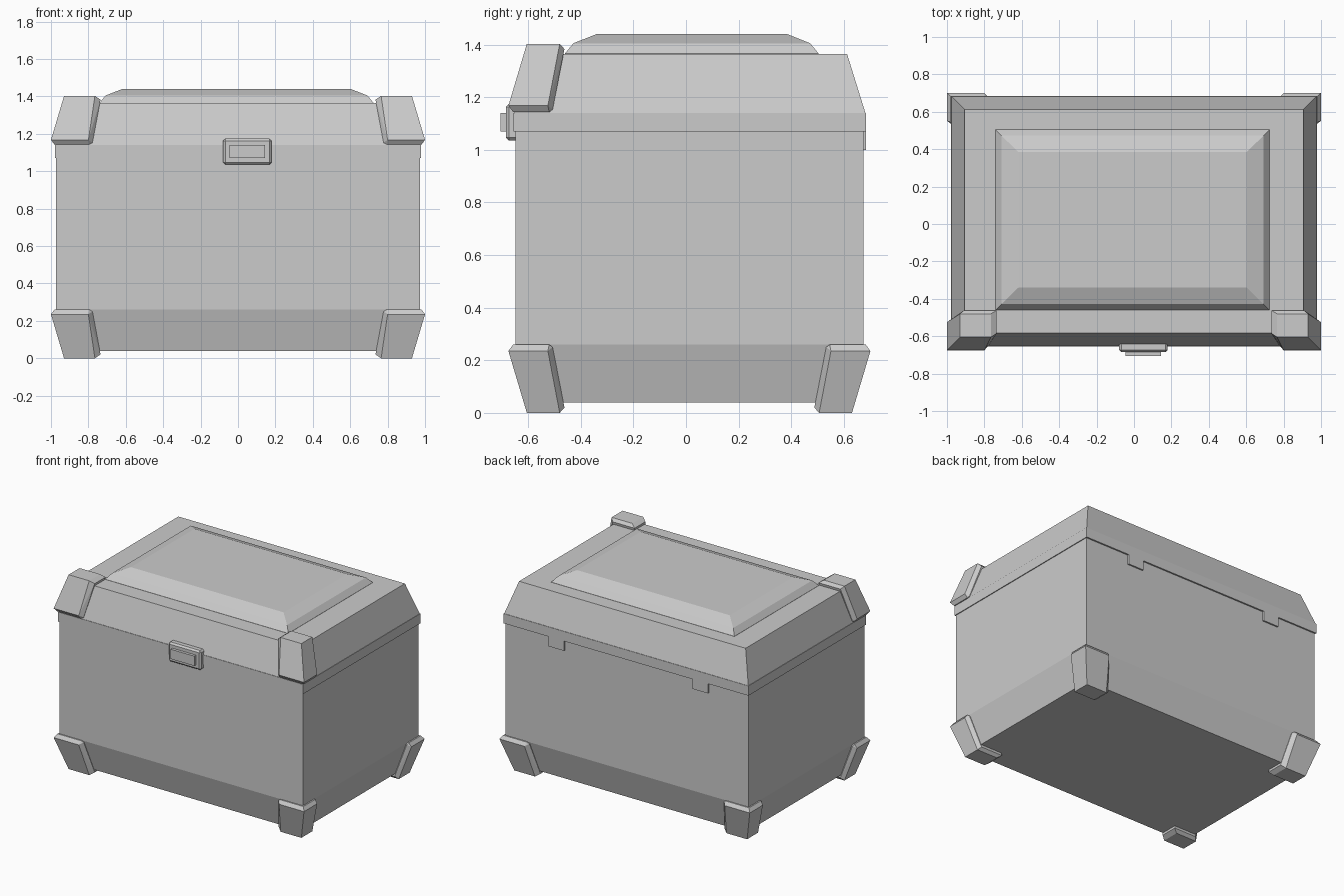
import bpy, bmesh
from mathutils import Vector

if "Cube" in bpy.data.objects:
    bpy.data.objects.remove(bpy.data.objects["Cube"])


def make(name, bm):
    bmesh.ops.recalc_face_normals(bm, faces=bm.faces)
    me = bpy.data.meshes.new(name)
    bm.to_mesh(me)
    bm.free()
    ob = bpy.data.objects.new(name, me)
    bpy.context.collection.objects.link(ob)
    return ob


def loft(name, cx, cy, rings):
    """Stack of rectangles (half x, half y, z) joined into a closed solid."""
    bm = bmesh.new()
    loops = [[bm.verts.new((cx + sx * hx, cy + sy * hy, z))
              for sx, sy in ((-1, -1), (1, -1), (1, 1), (-1, 1))]
             for hx, hy, z in rings]
    for a, b in zip(loops, loops[1:]):
        for i in range(4):
            j = (i + 1) % 4
            bm.faces.new((a[i], a[j], b[j], b[i]))
    bm.faces.new(loops[0][::-1])
    bm.faces.new(loops[-1])
    return make(name, bm)


def box(name, x0, x1, y0, y1, z0, z1):
    return loft(name, (x0 + x1) / 2, (y0 + y1) / 2,
                [((x1 - x0) / 2, (y1 - y0) / 2, z) for z in (z0, z1)])


CY = 0.013  # centre of the chest in y

# Chest body with tapered base, rim band and sloped lid
loft("body", 0, CY, [(0.911, 0.600, 0.04), (0.972, 0.661, 0.26), (0.972, 0.661, 1.08)])
loft("rim", 0, CY + 0.002, [(0.978, 0.670, 1.07), (0.978, 0.670, 1.14)])
loft("lid", 0, CY + 0.002, [(0.975, 0.667, 1.14), (0.905, 0.597, 1.365)])

# Raised two-step panel on the lid
loft("lid_panel", -0.008, 0.022, [(0.732, 0.482, 1.36), (0.732, 0.482, 1.366),
                                  (0.70, 0.45, 1.405), (0.61, 0.362, 1.44)])


def corner(name, sx, sy, flip=False):
    """Slanted chamfered corner guard; flip turns a foot into a lid guard."""
    def square(xi, yi, inset, z):
        return [(1.0 - xo, 0.688 - yo, z) for xo in (inset, xi) for yo in (inset, yi)]

    pts = square(0.235, 0.195, 0.07, 0.0)            # ground face
    pts += square(0.20, 0.15, 0.0, 0.235)            # widest outer edge
    pts += square(0.205, 0.155, 0.018, 0.26)         # chamfered top
    for z, s, xi, yi in ((0.02, 0.09, 0.265, 0.213), (0.25, 0.025, 0.222, 0.168)):
        pts += square(xi, yi, s, z)                  # chamfered inner sides
    bm = bmesh.new()
    for x, y, z in pts:
        bm.verts.new(Vector((sx * x, CY + sy * y, 1.403 - z if flip else z)))
    res = bmesh.ops.convex_hull(bm, input=bm.verts)
    junk = {v for v in res["geom_interior"] + res["geom_unused"]
            if isinstance(v, bmesh.types.BMVert)}
    bmesh.ops.delete(bm, geom=list(junk), context='VERTS')
    bmesh.ops.dissolve_limit(bm, angle_limit=0.02, verts=bm.verts, edges=bm.edges)
    return make(name, bm)


# Four feet, and guards on the front lid corners only
for sx, side in ((-1, "left"), (1, "right")):
    corner(f"foot_front_{side}", sx, -1)
    corner(f"foot_back_{side}", sx, 1)
    corner(f"lid_corner_{side}", sx, -1, flip=True)

# Front latch: chamfered plate and raised button
plate = box("latch_plate", -0.08, 0.18, -0.685, -0.63, 1.035, 1.175)
bev = plate.modifiers.new("chamfer", 'BEVEL')
bev.width = 0.012
bev.segments = 1
box("latch_button", -0.045, 0.145, -0.705, -0.66, 1.07, 1.14)

# Back hinge tabs hanging from the rim
for i, x in enumerate((-0.592, 0.557)):
    box(f"hinge_tab_{i + 1}", x - 0.062, x + 0.062, 0.65, 0.685, 1.0, 1.08)
